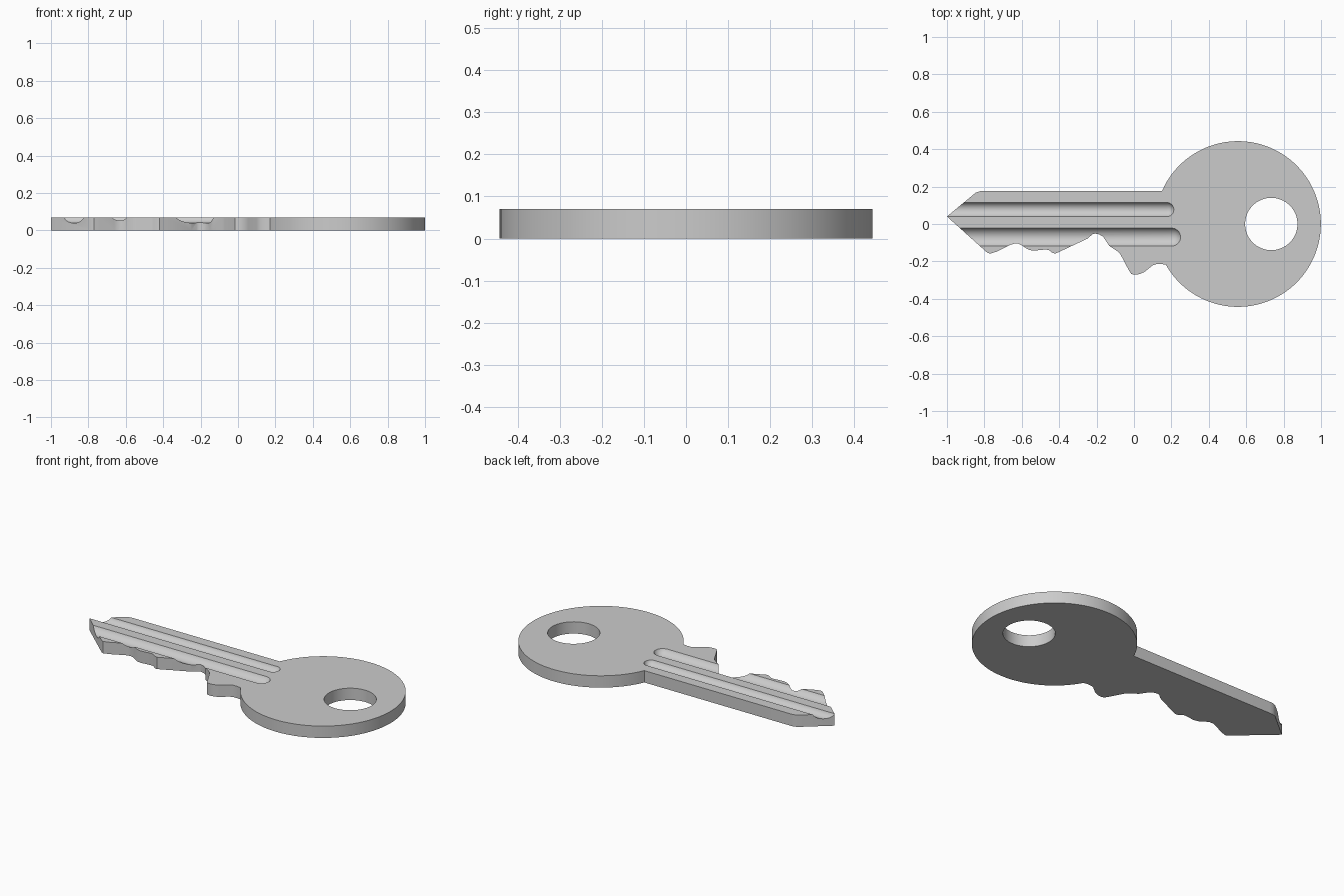
import bpy, bmesh, math

if "Cube" in bpy.data.objects:
    bpy.data.objects.remove(bpy.data.objects["Cube"])

THICK = 0.07
HEAD_X, HEAD_R = 0.556, 0.443


def make_object(name, bm):
    bmesh.ops.recalc_face_normals(bm, faces=bm.faces)
    mesh = bpy.data.meshes.new(name)
    bm.to_mesh(mesh)
    bm.free()
    obj = bpy.data.objects.new(name, mesh)
    bpy.context.collection.objects.link(obj)
    return obj


def extrude_outline(name, points, z0, z1):
    bm = bmesh.new()
    face = bm.faces.new([bm.verts.new((x, y, z0)) for x, y in points])
    ext = bmesh.ops.extrude_face_region(bm, geom=[face])
    top = [v for v in ext["geom"] if isinstance(v, bmesh.types.BMVert)]
    bmesh.ops.translate(bm, verts=top, vec=(0, 0, z1 - z0))
    return make_object(name, bm)


def groove_cutter(name, y, half_width, depth, end_x):
    """Round bar with a ball end, sunk into the top face."""
    r = (half_width ** 2 + depth ** 2) / (2 * depth)
    z = THICK - depth + r
    cx = end_x - half_width
    rings = [(-1.1, r)] + [(cx + r * math.sin(a), r * math.cos(a))
                           for a in [i * math.pi / 24 for i in range(12)]]
    n = 48
    bm = bmesh.new()
    loops = [[bm.verts.new((x, y + q * math.cos(2 * math.pi * k / n),
                            z + q * math.sin(2 * math.pi * k / n)))
              for k in range(n)] for x, q in rings]
    for a, b in zip(loops, loops[1:]):
        for k in range(n):
            bm.faces.new((a[k], a[(k + 1) % n], b[(k + 1) % n], b[k]))
    tip = bm.verts.new((cx + r, y, z))
    for k in range(n):
        bm.faces.new((loops[-1][k], loops[-1][(k + 1) % n], tip))
    bm.faces.new(loops[0])
    return make_object(name, bm)


# Blade edge, from the top of the tip round to the shoulder under the head
blade = [(-0.80, 0.176), (-0.825, 0.175), (-0.847, 0.167), (-1.0, 0.04),
         (-0.785, -0.153), (-0.77, -0.159), (-0.735, -0.148),
         (-0.66, -0.111), (-0.64, -0.105), (-0.62, -0.105), (-0.60, -0.114),
         (-0.565, -0.137), (-0.54, -0.143), (-0.47, -0.136), (-0.453, -0.141),
         (-0.435, -0.155), (-0.42, -0.158), (-0.385, -0.142), (-0.25, -0.079),
         (-0.222, -0.055), (-0.207, -0.051), (-0.185, -0.056), (-0.165, -0.068),
         (-0.15, -0.09), (-0.132, -0.117), (-0.085, -0.148), (-0.072, -0.163),
         (-0.025, -0.252), (-0.015, -0.266), (0.0, -0.271), (0.03, -0.268),
         (0.055, -0.257), (0.1, -0.221), (0.12, -0.214), (0.145, -0.214)]

# Head arc, counter-clockwise from the lower shoulder to the upper one
a0 = -math.pi + math.asin(0.217 / HEAD_R)
a1 = math.pi - math.asin(0.176 / HEAD_R)
head = [(HEAD_X + HEAD_R * math.cos(a), HEAD_R * math.sin(a))
        for a in [a0 + (a1 - a0) * i / 90 for i in range(91)]]
key = extrude_outline("key", blade + head, 0, THICK)

# Ring hole and the two blade grooves
hole = [(0.734 + 0.14 * math.cos(a), 0.14 * math.sin(a))
        for a in [2 * math.pi * i / 64 for i in range(64)]]
cutters = [extrude_outline("ring_hole_cutter", hole, -0.1, 0.2),
           groove_cutter("upper_groove_cutter", 0.077, 0.038, 0.027, 0.213),
           groove_cutter("lower_groove_cutter", -0.070, 0.048, 0.031, 0.249)]
for cutter in cutters:
    mod = key.modifiers.new(cutter.name, 'BOOLEAN')
    mod.operation = 'DIFFERENCE'
    mod.solver = 'EXACT'
    mod.object = cutter

bpy.context.view_layer.objects.active = key
key.select_set(True)
for mod in list(key.modifiers):
    bpy.ops.object.modifier_apply(modifier=mod.name)
for cutter in cutters:
    bpy.data.objects.remove(cutter)
bpy.ops.object.shade_smooth_by_angle(angle=math.radians(30))
